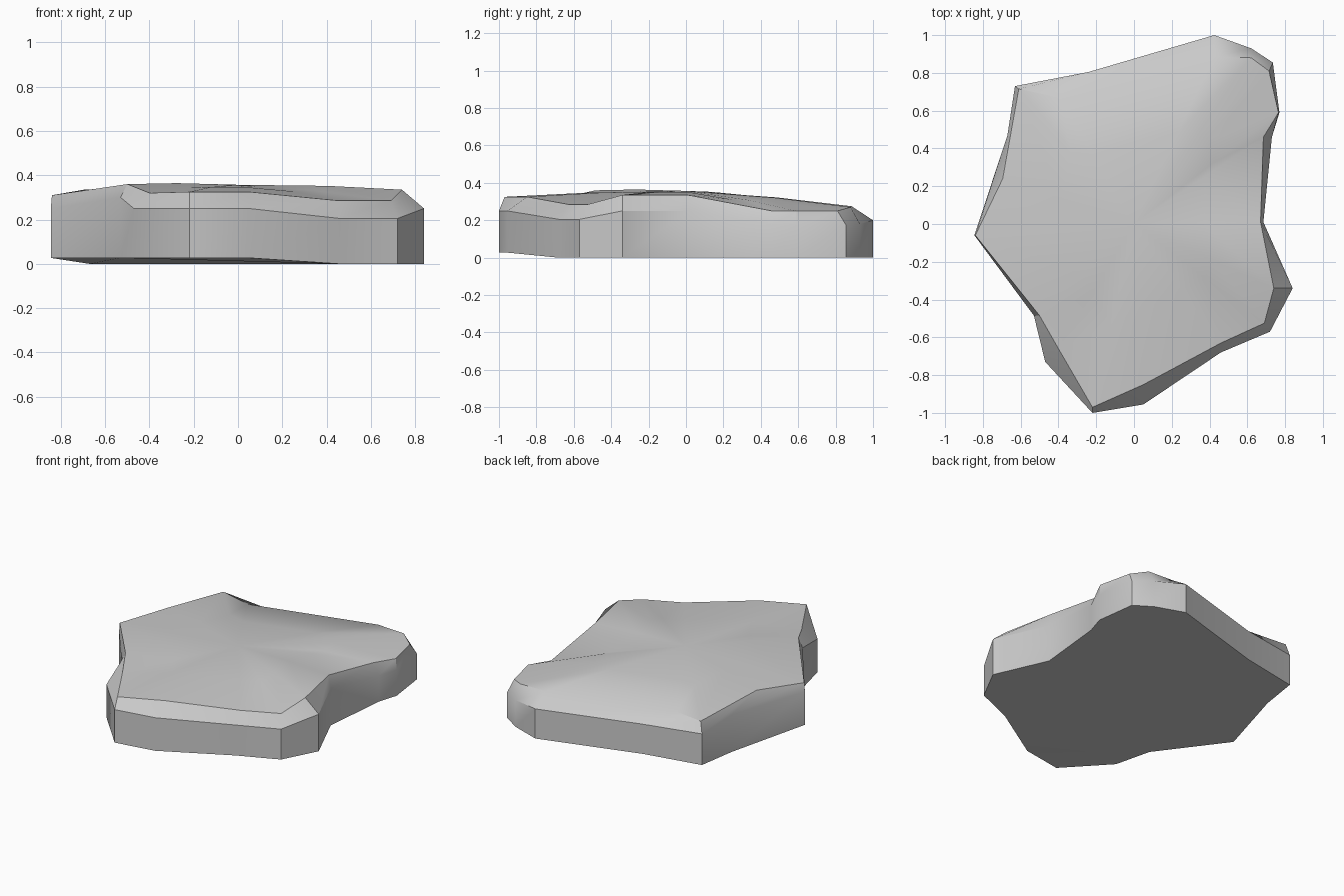
import bpy, bmesh
from math import radians

if "Cube" in bpy.data.objects:
    bpy.data.objects.remove(bpy.data.objects["Cube"])

# Outline stations: outer x, outer y, rim x, rim y, shoulder height, rim height
OUTLINE = [
    (-.22, -1.0, -.22, -.97, .25, .325), (.05, -.955, .05, -.85, .25, .325),
    (.46, -.68, .46, -.63, .205, .285), (.72, -.57, .69, -.525, .205, .285),
    (.84, -.34, .74, -.34, .25, .335), (.685, .01, .67, .01, .25, .335),
    (.73, .46, .685, .46, .175, .25), (.77, .59, .765, .59, .175, .25),
    (.735, .855, .715, .81, .175, .25), (.62, .93, .62, .88, .18, .27),
    (.425, 1.0, .425, .885, .20, .275), (-.24, .805, -.40, .67, .20, .275),
    (-.63, .73, -.61, .715, .21, .285), (-.67, .47, -.695, .24, .25, .335),
    (-.845, -.06, -.84, -.06, .25, .31), (-.53, -.485, -.50, -.485, .30, .36),
    (-.47, -.73, -.40, -.66, .25, .32),
]
LIFTED = {0, 1, 14, 15, 16}   # stations whose underside is slightly raised
CENTRE_Z = .357

bm = bmesh.new()


def ring(points):
    return [bm.verts.new(p) for p in points]


def bridge(low, high):
    n = len(low)
    for i in range(n):
        j = (i + 1) % n
        bm.faces.new((low[i], low[j], high[j], high[i]))


# Side wall, chamfer and gently domed top
base = ring((s[0], s[1], .027 if i in LIFTED else 0) for i, s in enumerate(OUTLINE))
shoulder = ring((s[0], s[1], s[4]) for s in OUTLINE)
rim = ring((s[2], s[3], s[5]) for s in OUTLINE)
inner = ring((s[2] * .55, s[3] * .55, s[5] * .5 + CENTRE_Z * .5 + .006) for s in OUTLINE)
for low, high in ((base, shoulder), (shoulder, rim), (rim, inner)):
    bridge(low, high)
centre = bm.verts.new((0, 0, CENTRE_Z))
for a, b in zip(inner, inner[1:] + inner[:1]):
    bm.faces.new((a, b, centre))

# Underside
bottom = bm.faces.new(base[::-1])
bmesh.ops.triangulate(bm, faces=[bottom])
bmesh.ops.recalc_face_normals(bm, faces=bm.faces)

mesh = bpy.data.meshes.new("stone_slab")
bm.to_mesh(mesh)
bm.free()
slab = bpy.data.objects.new("stone_slab", mesh)
bpy.context.collection.objects.link(slab)
bpy.context.view_layer.objects.active = slab
slab.select_set(True)
bpy.ops.object.shade_smooth_by_angle(angle=radians(30))
